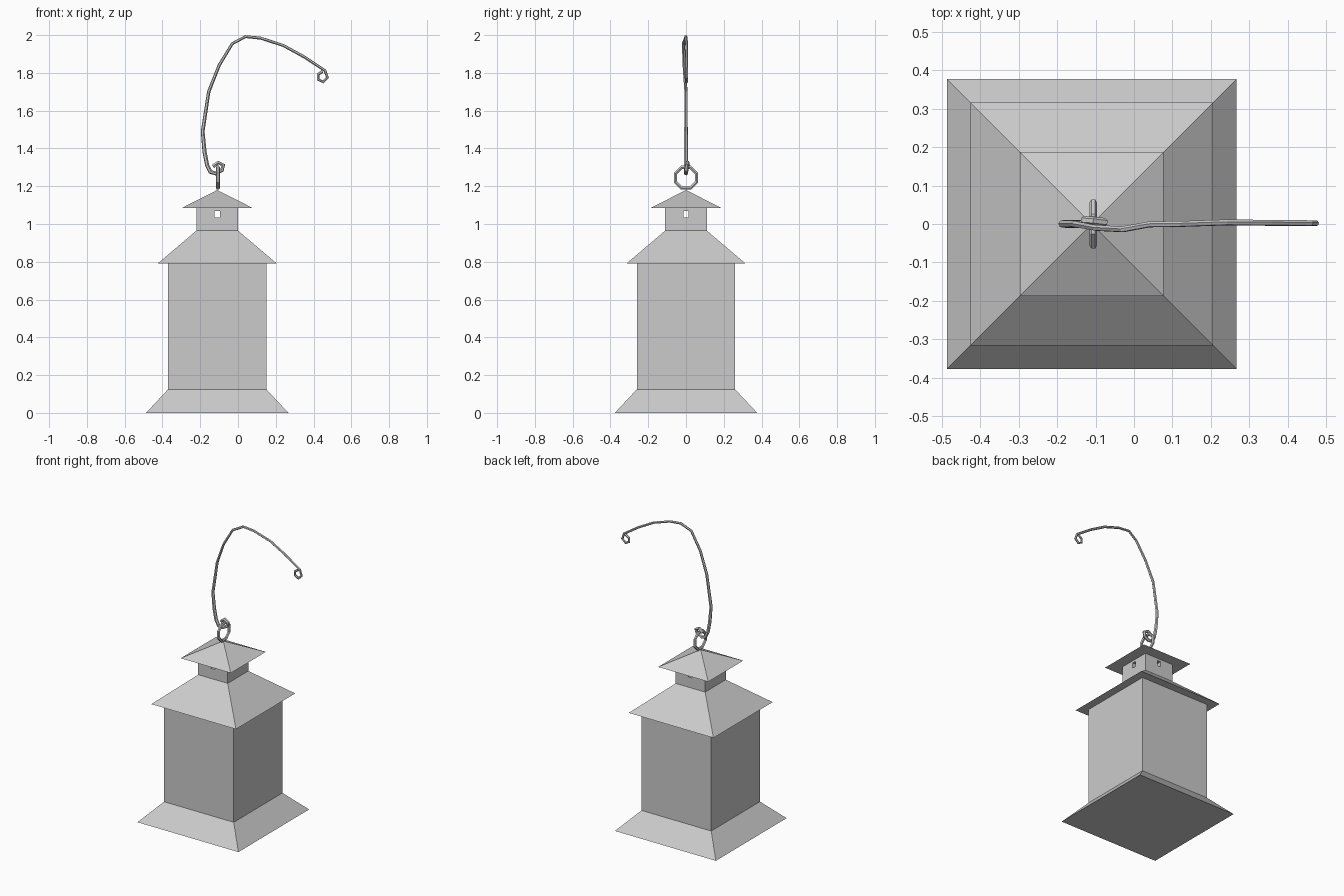
import bpy, bmesh, math

if "Cube" in bpy.data.objects:
    bpy.data.objects.remove(bpy.data.objects["Cube"])

CX = -0.11  # lantern axis


def square_part(name, profile):
    """Square shell swept from (half width, z) pairs; half width 0 is a point."""
    bm = bmesh.new()
    rings = []
    for h, z in profile:
        corners = [(0, 0)] if h == 0 else [(-h, -h), (h, -h), (h, h), (-h, h)]
        rings.append([bm.verts.new((CX + x, y, z)) for x, y in corners])
    for a, b in zip(rings, rings[1:]):
        for i in range(4):
            j = (i + 1) % 4
            if len(a) == 1:
                bm.faces.new((a[0], b[j], b[i]))
            elif len(b) == 1:
                bm.faces.new((a[i], a[j], b[0]))
            else:
                bm.faces.new((a[i], a[j], b[j], b[i]))
    mesh = bpy.data.meshes.new(name)
    bm.to_mesh(mesh)
    bm.free()
    ob = bpy.data.objects.new(name, mesh)
    bpy.context.collection.objects.link(ob)
    return ob


# Lantern body, bottom to top
square_part("base", [(0, 0), (0.377, 0), (0.26, 0.125)])
square_part("body_walls", [(0.26, 0.125), (0.26, 0.79)])
square_part("main_roof", [(0.26, 0.79), (0.316, 0.79), (0.11, 0.965)])
neck = square_part("vent_neck", [(0, 0.965), (0.11, 0.965), (0.11, 1.085), (0, 1.085)])
square_part("cap_roof", [(0.11, 1.085), (0.187, 1.085), (0, 1.18)])

# Small vent holes through the neck in both directions
for name, size in (("vent_cutter_x", (0.5, 0.027, 0.036)), ("vent_cutter_y", (0.027, 0.5, 0.036))):
    bpy.ops.mesh.primitive_cube_add(size=1, location=(CX, 0, 1.052))
    cutter = bpy.context.object
    cutter.name = name
    cutter.scale = size
    cutter.hide_render = True
    cutter.display_type = 'WIRE'
    cutter.hide_set(True)
    mod = neck.modifiers.new(name, 'BOOLEAN')
    mod.operation = 'DIFFERENCE'
    mod.solver = 'EXACT'
    mod.object = cutter


def wire(name, points, radius, cyclic=False):
    """Faceted wire along (x, y, z, thickness) points."""
    cu = bpy.data.curves.new(name, 'CURVE')
    cu.dimensions = '3D'
    cu.bevel_depth = radius
    cu.bevel_resolution = 1
    cu.use_fill_caps = True
    sp = cu.splines.new('POLY')
    sp.points.add(len(points) - 1)
    for p, (x, y, z, r) in zip(sp.points, points):
        p.co = (x, y, z, 1)
        p.radius = r
    sp.use_cyclic_u = cyclic
    sp.use_smooth = False
    ob = bpy.data.objects.new(name, cu)
    bpy.context.collection.objects.link(ob)
    return ob


# Octagonal ring on top of the cap
angles = [math.radians(22.5 + 45 * i) for i in range(8)]
wire("top_ring", [(CX + 0.004, 0.06 * math.cos(a), 1.245 + 0.06 * math.sin(a), 1) for a in angles],
     0.010, cyclic=True)

# Bent hook with a loop at each end
wire("hanging_hook", [
    (-0.132, 0.010, 1.305, 1.1), (-0.105, 0.008, 1.325, 1.1), (-0.078, 0.005, 1.312, 1.1),
    (-0.085, 0.002, 1.285, 1.1), (-0.120, 0, 1.268, 1.1), (-0.146, 0, 1.276, 1.1),
    (-0.163, 0, 1.31, 1.1), (-0.177, 0, 1.38, 1.1), (-0.187, 0, 1.49, 1.0),
    (-0.155, 0, 1.70, 0.9), (-0.10, -0.010, 1.84, 0.85), (-0.03, -0.014, 1.955, 0.8),
    (0.04, -0.001, 1.992, 0.8), (0.12, 0, 1.984, 0.8), (0.24, 0.004, 1.945, 0.8),
    (0.355, 0.003, 1.882, 0.8), (0.46, 0.002, 1.812, 0.8), (0.474, 0.002, 1.775, 0.8),
    (0.450, 0.002, 1.752, 0.8), (0.424, 0.002, 1.766, 0.8), (0.424, 0.002, 1.792, 0.8),
    (0.448, 0.002, 1.808, 0.8)], 0.010)
